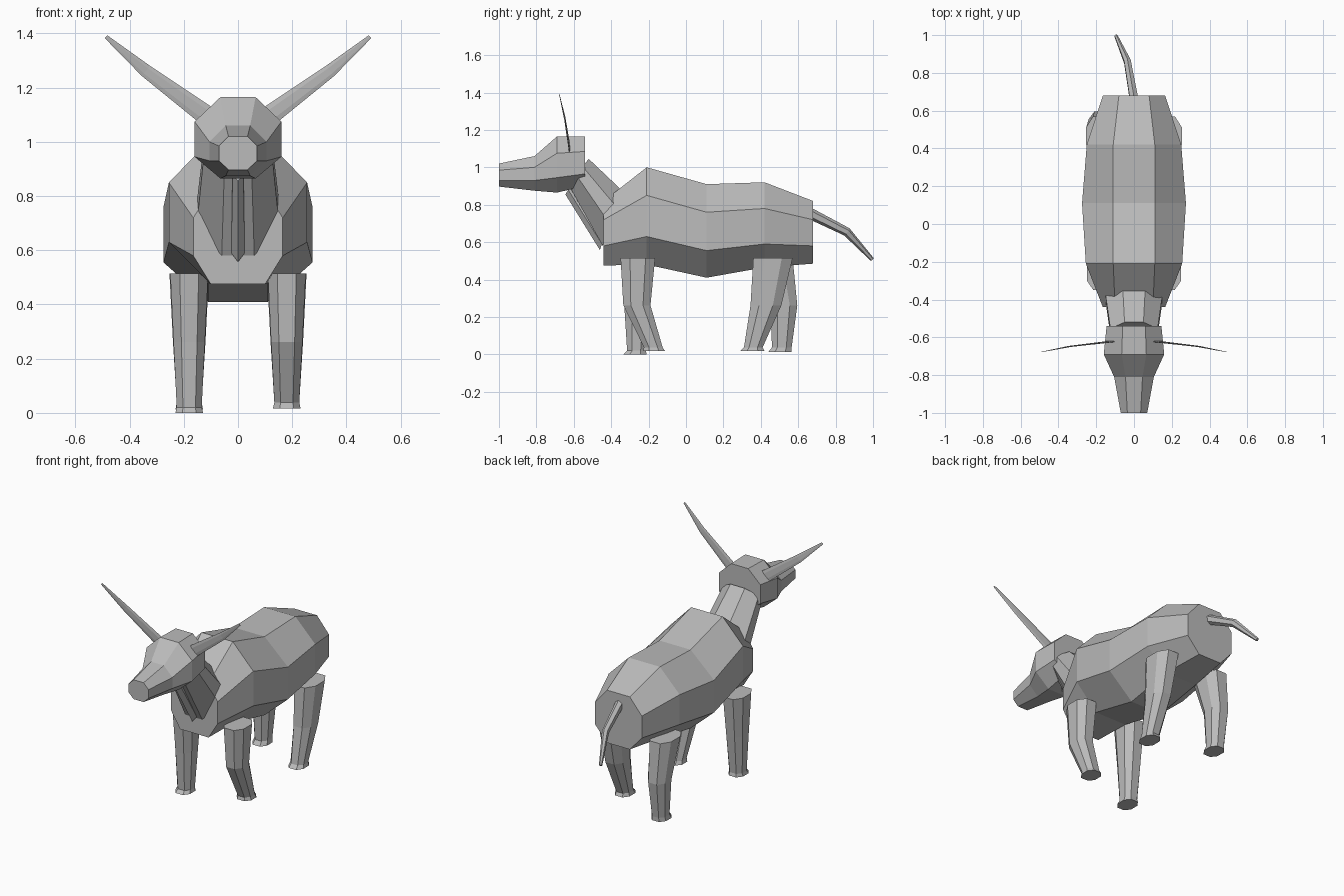
import bpy, bmesh
from math import cos, sin, pi
from mathutils import Vector

if "Cube" in bpy.data.objects:
    bpy.data.objects.remove(bpy.data.objects["Cube"], do_unlink=True)

hide = bpy.data.materials.new("grey_hide")
hide.use_nodes = True
GREY = (0.5, 0.5, 0.5, 1)
hide.diffuse_color = GREY
hide.node_tree.nodes["Principled BSDF"].inputs["Base Color"].default_value = GREY


def loft(name, rings):
    """Skin a list of equal-sized point rings and cap both ends."""
    bm = bmesh.new()
    loops = [[bm.verts.new(p) for p in ring] for ring in rings]
    n = len(loops[0])
    for a, b in zip(loops, loops[1:]):
        for i in range(n):
            j = (i + 1) % n
            bm.faces.new((a[i], a[j], b[j], b[i]))
    bm.faces.new(loops[0])
    bm.faces.new(loops[-1])
    bmesh.ops.recalc_face_normals(bm, faces=bm.faces)
    mesh = bpy.data.meshes.new(name)
    bm.to_mesh(mesh)
    bm.free()
    mesh.materials.append(hide)
    obj = bpy.data.objects.new(name, mesh)
    bpy.context.collection.objects.link(obj)
    return obj


def section(y, half, flat, top, upper, lower, bottom):
    """Upright eight-sided section, symmetric in x."""
    right = [(flat, y, top), (half, y, upper), (half, y, lower), (flat, y, bottom)]
    return right + [(-x, y, z) for x, y, z in reversed(right)]


def tilted_section(half, flat, top, bottom):
    """Eight-sided section leaning between two (y, z) points."""
    a, b = Vector((0, *top)), Vector((0, *bottom))
    right = [a.lerp(b, f) + Vector((x, 0, 0))
             for x, f in ((flat, 0), (half, 0.3), (half, 0.62), (flat, 1))]
    return right + [Vector((-p.x, p.y, p.z)) for p in reversed(right)]


def sweep(name, path, radii, across, thin, sides=6):
    """Tapered tube; thin is the second radius relative to the first."""
    rings = []
    for i, p in enumerate(path):
        ahead = Vector(path[min(i + 1, len(path) - 1)]) - Vector(path[max(i - 1, 0)])
        u = ahead.cross(Vector(across)).normalized()
        v = ahead.cross(u).normalized() * thin
        rings.append([Vector(p) + radii[i] * (u * cos(2 * pi * k / sides) + v * sin(2 * pi * k / sides))
                      for k in range(sides)])
    return loft(name, rings)


# Trunk
loft("body", [
    section(-0.44, 0.165, 0.10, 0.82, 0.72, 0.58, 0.475),
    section(-0.21, 0.255, 0.11, 1.00, 0.85, 0.63, 0.48),
    section(0.11, 0.275, 0.11, 0.91, 0.76, 0.555, 0.41),
    section(0.42, 0.25, 0.11, 0.92, 0.78, 0.59, 0.465),
    section(0.68, 0.165, 0.08, 0.82, 0.72, 0.58, 0.485)])

# Head and muzzle
loft("head", [
    section(-0.54, 0.145, 0.06, 1.165, 1.085, 0.965, 0.90),
    section(-0.69, 0.16, 0.065, 1.165, 1.075, 0.945, 0.865),
    section(-0.81, 0.105, 0.045, 1.06, 1.00, 0.93, 0.875),
    section(-1.00, 0.07, 0.035, 1.02, 0.985, 0.93, 0.897)])

# Neck with the hanging fold of skin under it
loft("neck", [
    tilted_section(0.125, 0.05, (-0.52, 1.045), (-0.63, 0.91)),
    tilted_section(0.152, 0.06, (-0.33, 0.865), (-0.445, 0.58))])
loft("dewlap", [
    [(0.02, -0.60, 0.93), (0.02, -0.63, 0.88), (0, -0.645, 0.855), (-0.02, -0.63, 0.88), (-0.02, -0.60, 0.93)],
    [(0.025, -0.42, 0.66), (0.025, -0.45, 0.59), (0, -0.46, 0.557), (-0.025, -0.45, 0.59), (-0.025, -0.42, 0.66)]])

# Horns, flat from front to back
for side, label in ((1, "left"), (-1, "right")):
    sweep(label + "_horn",
          [(side * 0.10, -0.62, 1.085), (side * 0.34, -0.648, 1.262), (side * 0.487, -0.677, 1.388)],
          [0.038, 0.024, 0.007], (0, 1, 0), 0.12)

# Tail
sweep("tail", [(0, 0.66, 0.755), (-0.035, 0.86, 0.655), (-0.095, 0.995, 0.508)],
      [0.03, 0.024, 0.011], (1, 0, 0), 0.85)


def leg(name, side, levels):
    """Leg from (z, front y, back y, half width) levels."""
    rings = []
    for z, front, back, half in levels:
        mid, deep = (front + back) / 2, (back - front) / 2
        rings.append([(side * 0.18 + half * sx, mid + deep * sy, z)
                      for sx, sy in ((0.5, -1), (1, -0.45), (1, 0.45), (0.5, 1),
                                     (-0.5, 1), (-1, 0.45), (-1, -0.45), (-0.5, -1))])
    loft(name, rings)


# Legs: top, knee, ankle, sole
leg("front_left_leg", 1, [(0.515, -0.35, -0.165, 0.07), (0.262, -0.335, -0.19, 0.058),
                          (0.038, -0.225, -0.125, 0.046), (0.017, -0.23, -0.112, 0.051)])
leg("front_right_leg", -1, [(0.515, -0.35, -0.165, 0.07), (0.262, -0.33, -0.19, 0.058),
                            (0.02, -0.315, -0.215, 0.046), (0, -0.335, -0.21, 0.051)])
leg("back_left_leg", 1, [(0.515, 0.36, 0.57, 0.073), (0.262, 0.345, 0.51, 0.06),
                         (0.038, 0.31, 0.41, 0.046), (0.017, 0.29, 0.42, 0.051)])
leg("back_right_leg", -1, [(0.515, 0.36, 0.57, 0.073), (0.262, 0.45, 0.595, 0.06),
                           (0.038, 0.46, 0.565, 0.046), (0.012, 0.44, 0.565, 0.051)])
